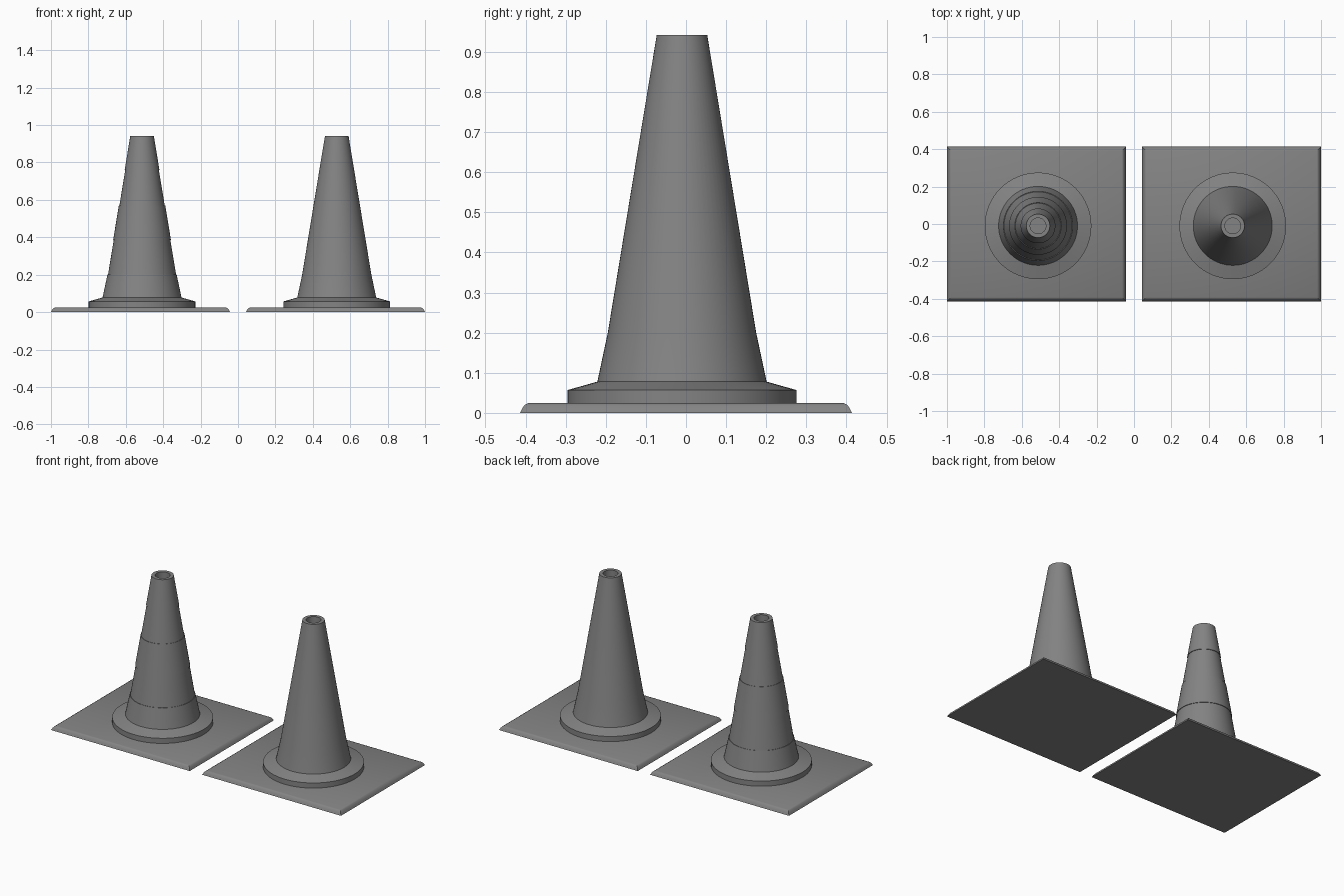
import bpy, bmesh, math

if "Cube" in bpy.data.objects:
    bpy.data.objects.remove(bpy.data.objects["Cube"])

CY = -0.01      # cone axis sits slightly forward of the slab centre
SEG = 64

rubber = bpy.data.materials.new("dark_rubber")
rubber.diffuse_color = (0.23, 0.23, 0.23, 1)
rubber.use_nodes = True
rubber.node_tree.nodes["Principled BSDF"].inputs["Base Color"].default_value = rubber.diffuse_color


def loft(name, rings):
    """Join equal-length rings of points, cap both ends, shade smooth by angle."""
    bm = bmesh.new()
    loops = [[bm.verts.new(p) for p in r] for r in rings]
    n = len(loops[0])
    for a, b in zip(loops, loops[1:]):
        for i in range(n):
            j = (i + 1) % n
            bm.faces.new((a[i], a[j], b[j], b[i]))
    bm.faces.new(loops[0][::-1])
    bm.faces.new(loops[-1])
    bmesh.ops.recalc_face_normals(bm, faces=bm.faces)
    me = bpy.data.meshes.new(name)
    bm.to_mesh(me)
    bm.free()
    me.materials.append(rubber)
    ob = bpy.data.objects.new(name, me)
    bpy.context.collection.objects.link(ob)
    bpy.ops.object.select_all(action='DESELECT')
    ob.select_set(True)
    bpy.context.view_layer.objects.active = ob
    bpy.ops.object.shade_smooth_by_angle(angle=math.radians(30))


def lathe(name, cx, profile):
    angles = [2 * math.pi * i / SEG for i in range(SEG)]
    loft(name, [[(cx + r * math.cos(a), CY + r * math.sin(a), z) for a in angles]
                for r, z in profile])


def slab(name, x0, x1):
    # rectangular foot with a rounded upper edge
    rings = []
    for d, z in ((0, 0), (0.006, 0.012), (0.012, 0.02), (0.022, 0.025)):
        a, b, y = x0 + d, x1 - d, 0.414 - d
        rings.append([(a, -y, z), (b, -y, z), (b, y, z), (a, y, z)])
    loft(name, rings)


# cone wall, from the collar up to the rim
BOTTOM, BEND, TOP = (0.211, 0.078), (0.185, 0.2), (0.063, 0.942)


def wall_radius(z):
    t = (z - BEND[1]) / (TOP[1] - BEND[1])
    return BEND[0] + t * (TOP[0] - BEND[0])


def groove(z0, z1, depth=0.003):
    # shallow band recess, cut square to the sloping wall
    dz = depth * 0.16
    return [(wall_radius(z0), z0), (wall_radius(z0) - depth, z0 - dz),
            (wall_radius(z1) - depth, z1 - dz), (wall_radius(z1), z1)]


# collar, wall and hollow mouth form one continuous shell
collar = [(0.285, 0.02), (0.285, 0.057)]
mouth = [TOP, (0.042, 0.942), (0.042, 0.86)]
plain = [BOTTOM, BEND]
banded = [BOTTOM] + groove(0.2, 0.385) + groove(0.57, 0.76)

for kind, cx, x0, x1, wall in (("banded", -0.513, -1.0, -0.043, banded),
                               ("plain", 0.528, 0.043, 1.0, plain)):
    slab(kind + "_cone_foot", x0, x1)
    lathe(kind + "_cone_body", cx, collar + wall + mouth)
